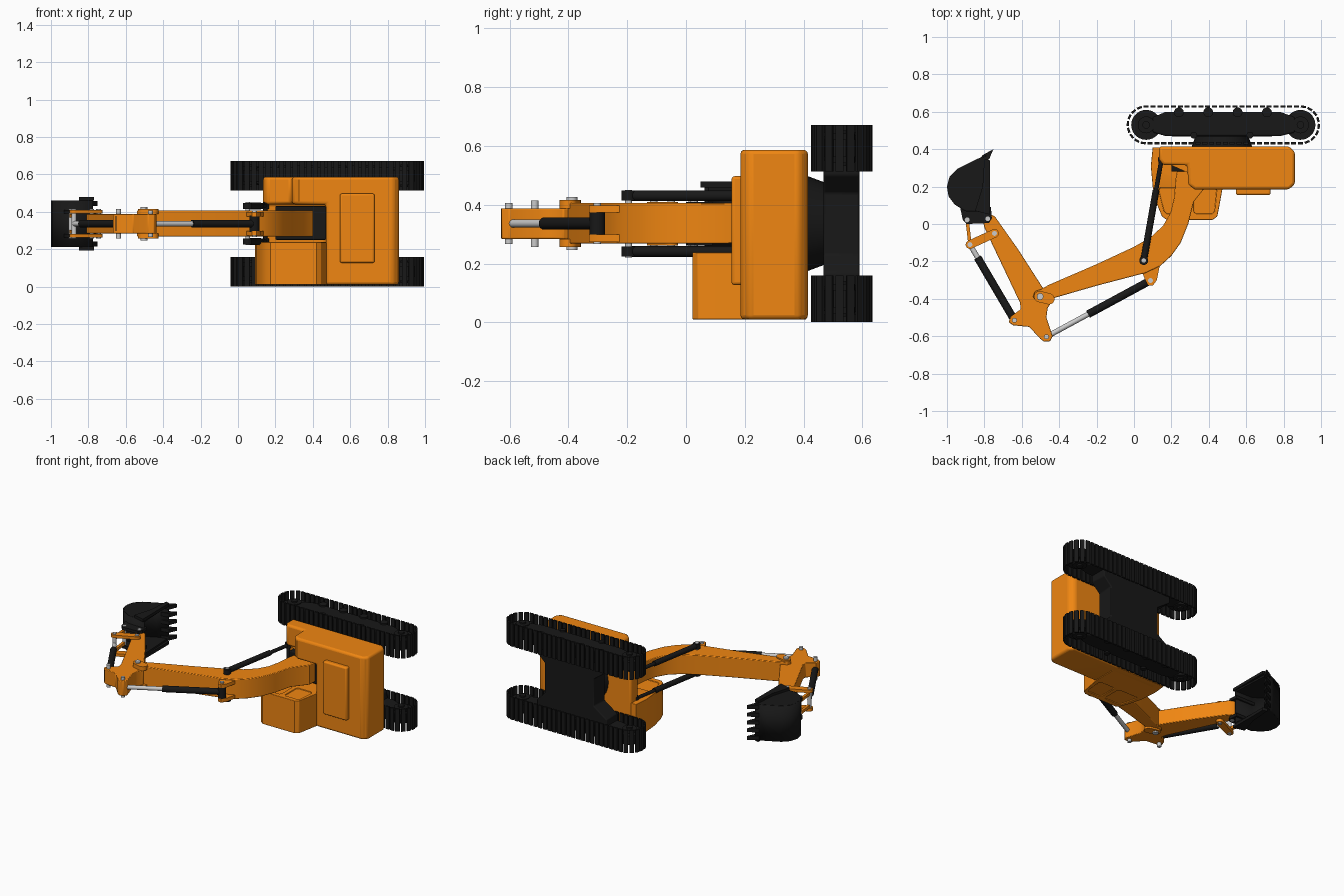
import bpy, bmesh, math
from mathutils import Vector

if "Cube" in bpy.data.objects:
    bpy.data.objects.remove(bpy.data.objects["Cube"])

ZC = 0.336  # mid plane of the machine (it lies on its side)


def material(name, rgb):
    m = bpy.data.materials.new(name)
    m.diffuse_color = (*rgb, 1)
    m.use_nodes = True
    m.node_tree.nodes["Principled BSDF"].inputs["Base Color"].default_value = m.diffuse_color
    return m


ORANGE = material("orange_paint", (0.87, 0.24, 0.006))
BLACK = material("black_steel", (0.009, 0.009, 0.009))


def finish(name, bm, mat=None, bevel=0, seg=3, cut=(), smooth=True):
    bmesh.ops.recalc_face_normals(bm, faces=bm.faces)
    me = bpy.data.meshes.new(name)
    bm.to_mesh(me)
    bm.free()
    ob = bpy.data.objects.new(name, me)
    bpy.context.collection.objects.link(ob)
    if mat:
        me.materials.append(mat)
    for c in cut:
        m = ob.modifiers.new("cut", "BOOLEAN")
        m.object, m.operation, m.solver = c, "DIFFERENCE", "EXACT"
    if bevel:
        m = ob.modifiers.new("bevel", "BEVEL")
        m.width, m.segments, m.limit_method = bevel, seg, "ANGLE"
        m.angle_limit = math.radians(40)
    if smooth:
        bpy.ops.object.select_all(action="DESELECT")
        ob.select_set(True)
        bpy.context.view_layer.objects.active = ob
        bpy.ops.object.shade_smooth_by_angle(angle=math.radians(35))
    return ob


def prism(name, pts, z0, z1, mat=None, **kw):
    bm = bmesh.new()
    f = bm.faces.new([bm.verts.new((x, y, z0)) for x, y in pts])
    r = bmesh.ops.extrude_face_region(bm, geom=[f])
    bmesh.ops.translate(bm, vec=(0, 0, z1 - z0),
                        verts=[v for v in r["geom"] if isinstance(v, bmesh.types.BMVert)])
    return finish(name, bm, mat, **kw)


def rect(x0, x1, y0, y1):
    return [(x0, y0), (x1, y0), (x1, y1), (x0, y1)]


def capsule(a, b, r):
    ang = math.atan2(b[1] - a[1], b[0] - a[0])
    return [(c[0] + r * math.cos(ang + s + math.pi * i / 10), c[1] + r * math.sin(ang + s + math.pi * i / 10))
            for c, s in ((b, -math.pi / 2), (a, math.pi / 2)) for i in range(11)]


def rod(name, a, b, r, mat=None, r2=None):
    a, b = Vector(a), Vector(b)
    bm = bmesh.new()
    bmesh.ops.create_cone(bm, cap_ends=True, segments=28, radius1=r, radius2=r2 or r, depth=(b - a).length)
    bmesh.ops.rotate(bm, matrix=Vector((0, 0, 1)).rotation_difference(b - a).to_matrix(), verts=bm.verts)
    bmesh.ops.translate(bm, vec=(a + b) / 2, verts=bm.verts)
    return finish(name, bm, mat)


def pin(name, p, half, r, mat=None, z=ZC):
    return rod(name, (*p, z - half), (*p, z + half), r, mat)


def cutter(name, *a, **kw):
    ob = prism(name, *a, **kw)
    ob.hide_render = True
    ob.hide_set(True)
    return ob


# tracks: separate shoes around a stadium path, wheels, frame and rollers
W0, W1, TY, R = 0.065, 0.89, 0.53, 0.098
L = W1 - W0
PER = 2 * L + 2 * math.pi * R


def track_point(s):
    if s < L:
        return W0 + s, TY + R, 0
    s -= L
    if s < math.pi * R:
        t = math.pi / 2 - s / R
        return W1 + R * math.cos(t), TY + R * math.sin(t), t - math.pi / 2
    s -= math.pi * R
    if s < L:
        return W1 - s, TY - R, math.pi
    t = -math.pi / 2 - (s - L) / R
    return W0 + R * math.cos(t), TY + R * math.sin(t), t - math.pi / 2


for side, zc in (("right", 0.08), ("left", 0.592)):
    bm = bmesh.new()
    for i in range(62):
        x, y, t = track_point(PER * i / 62)
        c, s = math.cos(t), math.sin(t)
        vs = bmesh.ops.create_cube(bm, size=1)["verts"]
        for v in vs:
            u, w = v.co.x * 0.027, v.co.y * 0.012
            v.co = (x + u * c - w * s, y + u * s + w * c, zc + v.co.z * 0.158)
    finish(side + "_track_shoes", bm, BLACK, smooth=False)
    for n, x in (("drive", W1), ("idler", W0)):
        pin(f"{side}_{n}_wheel", (x, TY), 0.03, 0.08, BLACK, zc)
        pin(f"{side}_{n}_hub", (x, TY), 0.05, 0.045, BLACK, zc)
        pin(f"{side}_{n}_cap", (x, TY), 0.06, 0.02, BLACK, zc)
    prism(side + "_track_frame", [(0.1, 0.49), (0.17, 0.47), (0.78, 0.47), (0.86, 0.49), (0.86, 0.57),
                                  (0.78, 0.6), (0.17, 0.6), (0.1, 0.57)], zc - 0.045, zc + 0.045, BLACK, bevel=0.008)
    for i in range(4):
        pin(f"{side}_lower_roller_{i}", (0.24 + 0.157 * i, 0.597), 0.055, 0.026, BLACK, zc)
    for i in range(2):
        pin(f"{side}_upper_roller_{i}", (0.32 + 0.3 * i, 0.475), 0.055, 0.018, BLACK, zc)

# undercarriage centre frame: waisted plate seen along y
bm = bmesh.new()
outline = [(0.2, 0.1), (0.2, 0.17), (0.3, 0.24), (0.3, 0.43), (0.2, 0.5), (0.2, 0.57),
           (0.74, 0.57), (0.74, 0.5), (0.68, 0.44), (0.68, 0.23), (0.74, 0.17), (0.74, 0.1)]
f = bm.faces.new([bm.verts.new((x, 0.468, z)) for x, z in outline])
r = bmesh.ops.extrude_face_region(bm, geom=[f])
bmesh.ops.translate(bm, vec=(0, 0.122, 0), verts=[v for v in r["geom"] if isinstance(v, bmesh.types.BMVert)])
finish("undercarriage_frame", bm, BLACK, bevel=0.006)
rod("turntable", (0.47, 0.405, ZC), (0.47, 0.472, ZC), 0.165, BLACK, 0.14)

# upper body: stepped side profile with a bay cut out for the cab and boom
bay = cutter("bay_cutter", rect(-0.2, 0.47, 0.0, 0.345), -0.1, 0.44)
prism("upper_body", [(0.135, 0.415), (0.135, 0.345), (0.155, 0.315), (0.285, 0.315), (0.29, 0.21), (0.325, 0.185),
                     (0.83, 0.185), (0.86, 0.215), (0.86, 0.385), (0.83, 0.415)],
      0.01, 0.587, ORANGE, bevel=0.018, cut=[bay])
prism("rear_hatch", rect(0.545, 0.73, 0.155, 0.2), 0.127, 0.497, ORANGE, bevel=0.01)

# cab with recessed windows on both flanks
win_a = [(0.33, 0.055), (0.42, 0.055), (0.432, 0.07), (0.442, 0.18), (0.43, 0.195), (0.33, 0.195), (0.32, 0.18), (0.32, 0.065)]
win_b = [(0.175, 0.055), (0.28, 0.055), (0.29, 0.065), (0.29, 0.18), (0.28, 0.195), (0.14, 0.195), (0.132, 0.18), (0.16, 0.07)]
cuts = [cutter(f"window_cutter_{i}{j}", w, z - 0.006, z + 0.006)
        for i, w in enumerate((win_a, win_b)) for j, z in enumerate((0.01, 0.237))]
prism("cab", [(0.1, 0.41), (0.09, 0.31), (0.1, 0.2), (0.125, 0.1), (0.15, 0.04), (0.175, 0.022), (0.42, 0.022),
              (0.445, 0.04), (0.455, 0.09), (0.475, 0.2), (0.475, 0.41)], 0.01, 0.237, ORANGE, bevel=0.014, cut=cuts)

# boom
prism("boom", [(0.24, 0.34), (0.222, 0.24), (0.214, 0.14), (0.195, 0.06), (0.155, -0.01), (0.09, -0.07), (0, -0.122),
               (-0.2, -0.215), (-0.455, -0.325), (-0.5, -0.35), (-0.53, -0.36), (-0.54, -0.39), (-0.52, -0.415),
               (-0.46, -0.405), (-0.2, -0.33), (0.06, -0.262), (0.14, -0.225), (0.2, -0.17), (0.25, -0.1),
               (0.29, 0), (0.32, 0.12), (0.4, 0.22), (0.4, 0.34)], 0.268, 0.406, ORANGE, bevel=0.004, seg=2)
prism("boom_foot_mount", rect(0.2, 0.47, 0.28, 0.4), 0.25, 0.43, BLACK, bevel=0.006)
STICK_A, STICK_B = (0.088, -0.302), (-0.468, -0.603)
for s in (-1, 1):
    z = ZC + s * 0.05
    prism("boom_ear", [(0.04, -0.25), (0.14, -0.21), (0.122, -0.3), (0.1, -0.33), (0.075, -0.328), (0.06, -0.3)],
          z - 0.012, z + 0.012, ORANGE)
    # paired boom cylinders
    z = ZC + s * 0.095
    a, b = (0.147, 0.345, z), (0.052, -0.195, z)
    m = tuple(p + (q - p) * 0.3 for p, q in zip(a, b))
    rod("boom_cylinder_rod", a, m, 0.012, BLACK)
    rod("boom_cylinder", m, b, 0.018, BLACK)
    pin("boom_cylinder_eye", b[:2], 0.017, 0.024, BLACK, z)
    pin("boom_cylinder_foot", a[:2], 0.017, 0.02, BLACK, z)
pin("boom_cylinder_pin", (0.052, -0.195), 0.115, 0.012)
pin("boom_foot_pin", (0.147, 0.345), 0.115, 0.012, BLACK)

# stick with its cylinder
prism("stick", [(-0.745, 0.042), (-0.62, -0.135), (-0.485, -0.345), (-0.44, -0.417), (-0.462, -0.45), (-0.468, -0.5),
                (-0.435, -0.6), (-0.448, -0.627), (-0.48, -0.63), (-0.5, -0.615), (-0.56, -0.55), (-0.645, -0.542),
                (-0.67, -0.525), (-0.66, -0.495), (-0.605, -0.455), (-0.61, -0.42), (-0.8, -0.02),
                (-0.81, 0.03), (-0.785, 0.058)], 0.284, 0.388, ORANGE, bevel=0.004, seg=2)
for s in (-1, 1):
    z = ZC + s * 0.066
    prism("stick_fork", capsule((-0.505, -0.388), (-0.455, -0.4), 0.03), z - 0.014, z + 0.014, ORANGE)
pin("stick_pin", (-0.502, -0.388), 0.09, 0.018)
A, B = (*STICK_A, ZC), (*STICK_B, ZC)
mid = tuple(p + (q - p) * 0.6 for p, q in zip(A, B))
rod("stick_cylinder", A, mid, 0.021, BLACK)
rod("stick_cylinder_rod", mid, B, 0.014)
pin("stick_cylinder_eye", STICK_A, 0.045, 0.026, BLACK)
for p in (STICK_A, STICK_B):
    pin("stick_cylinder_pin", p, 0.07, 0.013)

# bucket cylinder and linkage
C, D, K = (-0.639, -0.515, ZC), (-0.877, -0.11, ZC), (-0.892, 0.022)
mid = tuple(p + (q - p) * 0.83 for p, q in zip(C, D))
rod("bucket_cylinder", C, mid, 0.021, BLACK)
rod("bucket_cylinder_rod", mid, D, 0.014)
pin("bucket_cylinder_eye", C[:2], 0.04, 0.026, BLACK)
for s in (-1, 1):
    z = ZC + s * 0.064
    prism("rocker_link", capsule(D[:2], (-0.746, -0.05), 0.023), z - 0.01, z + 0.01, ORANGE)
    z = ZC + s * 0.043
    prism("push_link", capsule(D[:2], K, 0.009), z - 0.01, z + 0.01, ORANGE)
for n, p in (("bucket_cylinder", C[:2]), ("linkage", D[:2]), ("rocker", (-0.746, -0.05)),
             ("push_link", K), ("bucket", (-0.782, 0.028))):
    pin(n + "_pin", p, 0.079, 0.013)

# bucket: curved shell, side plates, reinforced lips, ears and teeth
shell = [(-0.775, 0.07), (-0.9, 0.075), (-0.955, 0.11), (-0.985, 0.15), (-0.993, 0.2), (-0.98, 0.25),
         (-0.94, 0.29), (-0.86, 0.33), (-0.79, 0.362)]
bm = bmesh.new()
lo, hi = [[bm.verts.new((x, y, z)) for x, y in shell] for z in (0.212, 0.46)]
for i in range(len(shell) - 1):
    bm.faces.new((lo[i], lo[i + 1], hi[i + 1], hi[i]))
m = finish("bucket_shell", bm, BLACK).modifiers.new("thick", "SOLIDIFY")
m.thickness, m.offset = 0.014, 0
for s in (-1, 1):
    z = ZC + s * 0.118
    prism("bucket_side", shell, z - 0.007, z + 0.007, BLACK)
    z = ZC + s * 0.133
    prism("bucket_side_lip", [(-0.85, 0.07), (-0.77, 0.05), (-0.77, 0.34), (-0.8, 0.35), (-0.81, 0.2)],
          z - 0.01, z + 0.01, BLACK)
    z = ZC + s * 0.064
    prism("bucket_ear", [(-0.915, 0.02), (-0.895, 0), (-0.775, 0.005), (-0.76, 0.03), (-0.765, 0.09), (-0.93, 0.09)],
          z - 0.01, z + 0.01, BLACK)
for i in range(5):
    z = 0.228 + 0.054 * i
    prism(f"bucket_tooth_{i}", [(-0.83, 0.335), (-0.775, 0.345), (-0.752, 0.4), (-0.81, 0.368)],
          z - 0.013, z + 0.013, BLACK)
